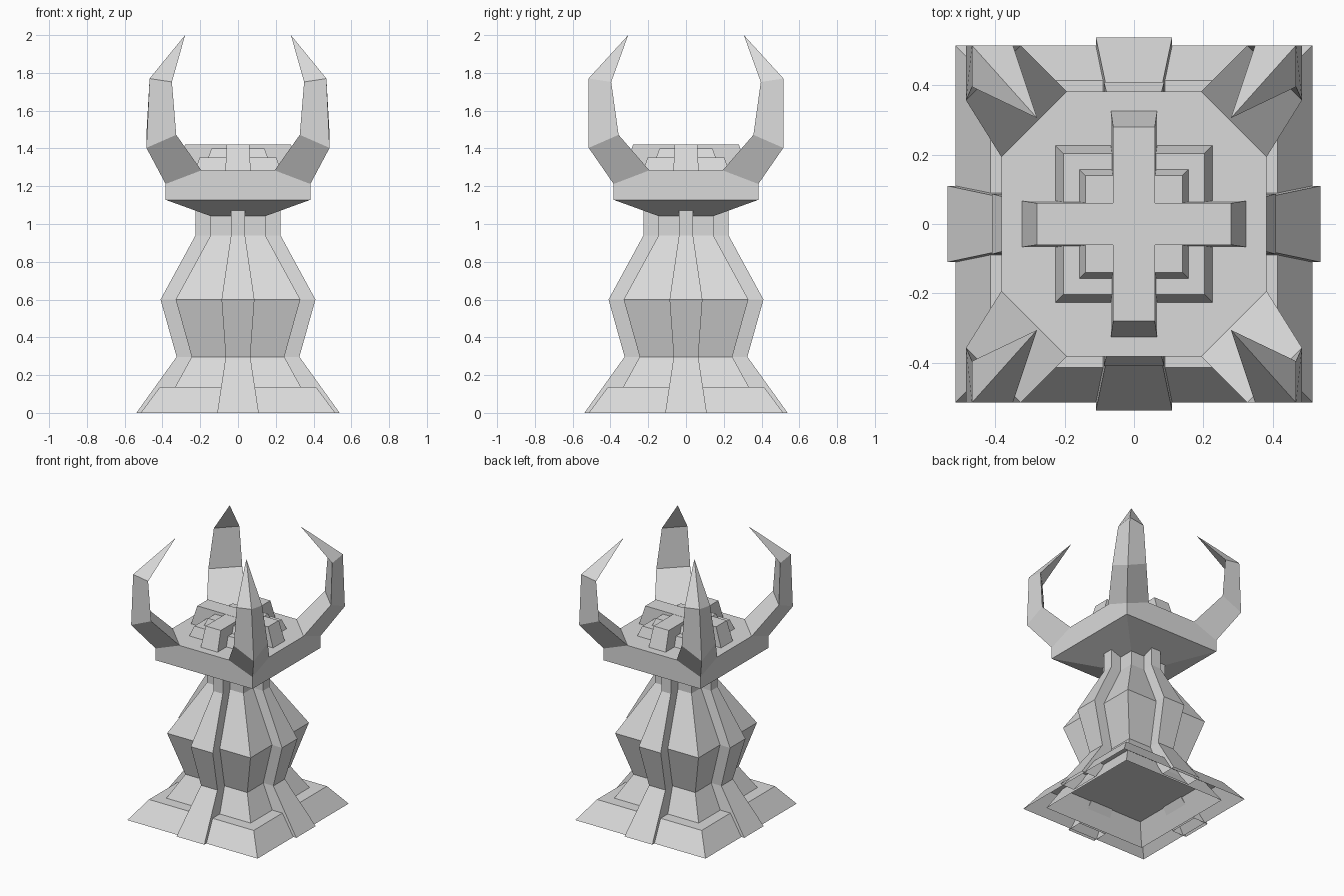
import bpy
import bmesh
from math import pi
from mathutils import Matrix

if "Cube" in bpy.data.objects:
    bpy.data.objects.remove(bpy.data.objects["Cube"], do_unlink=True)

stone = bpy.data.materials.new("grey_stone")
stone.use_nodes = True
GREY = (0.7, 0.7, 0.7, 1)
stone.diffuse_color = GREY
stone.node_tree.nodes["Principled BSDF"].inputs["Base Color"].default_value = GREY


def finish(name, bm, matrix=None):
    """Turn a bmesh into a flat-shaded stone object."""
    if matrix:
        bm.transform(matrix)
    bmesh.ops.recalc_face_normals(bm, faces=bm.faces)
    mesh = bpy.data.meshes.new(name)
    bm.to_mesh(mesh)
    bm.free()
    mesh.materials.append(stone)
    obj = bpy.data.objects.new(name, mesh)
    bpy.context.collection.objects.link(obj)
    return obj


def loft(rings):
    """Skin a list of equal-length point rings, open below and capped on top."""
    bm = bmesh.new()
    loops = [[bm.verts.new(p) for p in ring] for ring in rings]
    for a, b in zip(loops, loops[1:]):
        for i in range(len(a)):
            j = (i + 1) % len(a)
            bm.faces.new((a[i], a[j], b[j], b[i]))
    bm.faces.new(loops[-1])
    return bm


def rect(x, y, z):
    return [(-x, -y, z), (x, -y, z), (x, y, z), (-x, y, z)]


def block(name, x, y, z, top_x, top_y, top_z):
    finish(name, loft([rect(x, y, z), rect(top_x, top_y, top_z)]))


# Hollow pedestal, and the hollow waisted column that stands through it
block("pedestal", 0.515, 0.515, 0, 0.414, 0.414, 0.136)
column_profile = [(0.408, 0), (0.245, 0.297), (0.33, 0.6), (0.145, 0.94), (0.145, 1.06)]
finish("column", loft([rect(h, h, z) for h, z in column_profile]))

# Raised rib down the middle of each column side: reach, half width, height
DEPTH = 0.115
rib_profile = [(0.538, 0.11, 0), (0.325, 0.065, 0.297), (0.41, 0.087, 0.6),
               (0.225, 0.037, 0.94), (0.225, 0.037, 1.08)]
for turn, side in enumerate(("front", "left", "back", "right")):
    rings = [[(-w, -r, z), (w, -r, z), (w, DEPTH - r, z), (-w, DEPTH - r, z)]
             for r, w, z in rib_profile]
    finish(side + "_rib", loft(rings), Matrix.Rotation(turn * pi / 2, 4, "Z"))

# Head slab: flared underside, corners sloped down where the horns grow
EDGE, CUT, TOP, CORNER = 0.383, 0.194, 1.284, 1.212
points = rect(0.14, 0.14, 1.04) + rect(EDGE, EDGE, 1.128) + rect(EDGE, EDGE, CORNER)
points += rect(EDGE, CUT, TOP) + rect(CUT, EDGE, TOP)
head = bmesh.new()
for p in points:
    head.verts.new(p)
bmesh.ops.convex_hull(head, input=head.verts)
bmesh.ops.dissolve_limit(head, angle_limit=0.01, verts=head.verts, edges=head.edges)
finish("head", head)

# Three-sided horns: outer corner, then the two inner corners of each section
horn_sections = [
    [(EDGE, EDGE, CORNER), (CUT, EDGE, TOP), (EDGE, CUT, TOP)],
    [(0.485, 0.515, 1.403), (0.327, 0.515, 1.472), (0.485, 0.357, 1.472)],
    [(0.468, 0.516, 1.77), (0.35, 0.516, 1.752), (0.468, 0.396, 1.752)],
    [(0.28, 0.306, 2), (0.279, 0.306, 2), (0.28, 0.305, 2)],
]
for sx, x_name in ((1, "left"), (-1, "right")):
    for sy, y_name in ((-1, "front"), (1, "back")):
        horn = loft(horn_sections)
        bmesh.ops.remove_doubles(horn, verts=horn.verts, dist=0.003)
        finish(y_name + "_" + x_name + "_horn", horn, Matrix.Diagonal((sx, sy, 1, 1)))

# Stepped crown with two crossing bars
block("crown_lower_step", 0.228, 0.228, 1.28, 0.203, 0.203, 1.352)
block("crown_upper_step", 0.158, 0.158, 1.35, 0.14, 0.14, 1.4)
block("crown_cross_bar", 0.325, 0.067, 1.28, 0.28, 0.06, 1.421)
block("crown_long_bar", 0.067, 0.327, 1.28, 0.06, 0.28, 1.42)
